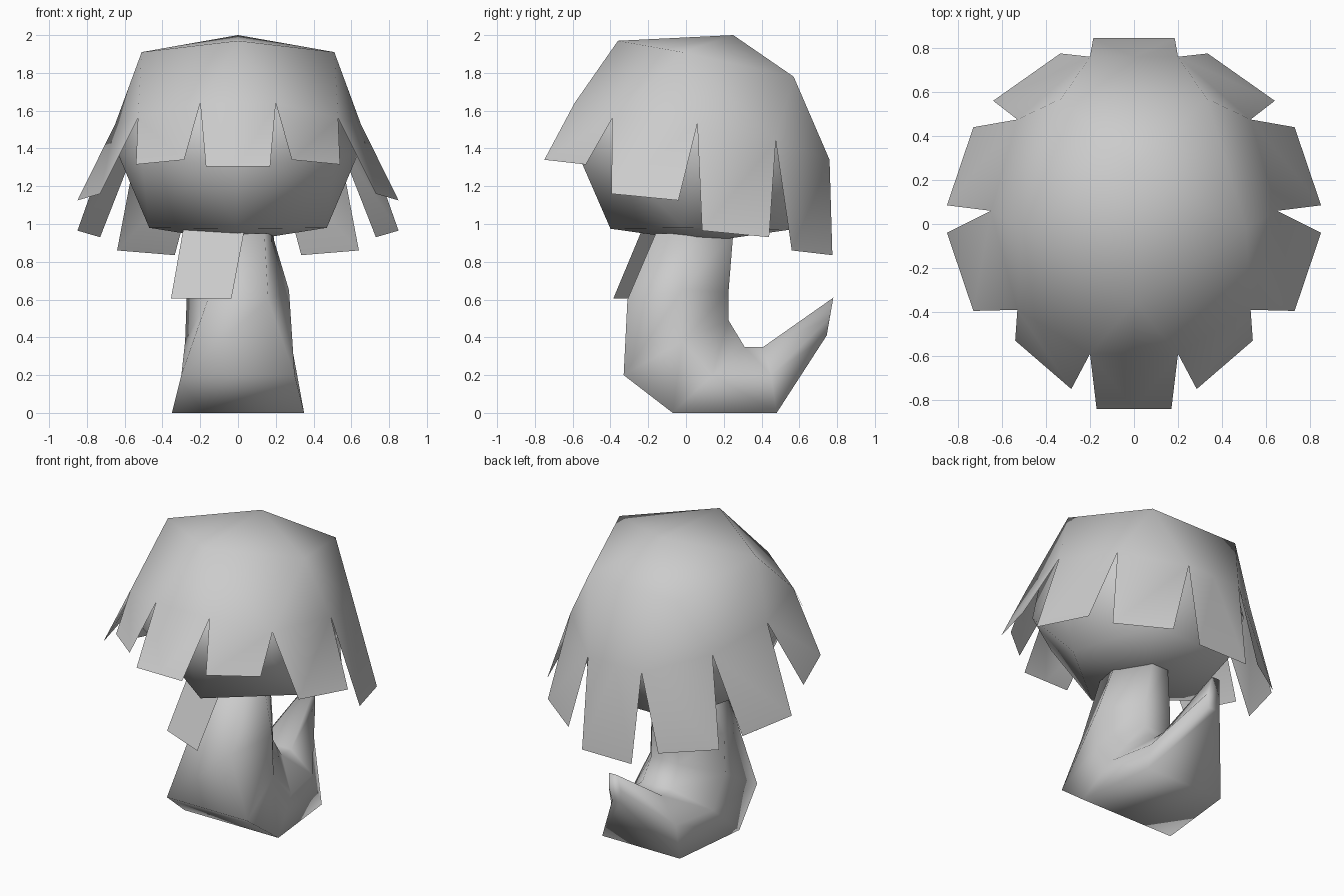
import bpy

cube = bpy.data.objects.get("Cube")
if cube:
    bpy.data.objects.remove(cube, do_unlink=True)

grey = bpy.data.materials.new("plain_grey")
grey.diffuse_color = (0.6, 0.6, 0.6, 1)
grey.use_nodes = True
grey.node_tree.nodes["Principled BSDF"].inputs["Base Color"].default_value = (0.6, 0.6, 0.6, 1)


def make(name, verts, faces, mirrored=False):
    """Smooth-shaded mesh object, optionally mirrored across x."""
    mesh = bpy.data.meshes.new(name)
    mesh.from_pydata(verts, [], faces)
    mesh.materials.append(grey)
    for p in mesh.polygons:
        p.use_smooth = True
    obj = bpy.data.objects.new(name, mesh)
    bpy.context.collection.objects.link(obj)
    if mirrored:
        mod = obj.modifiers.new("mirror", 'MIRROR')
        mod.use_clip = True
        mod.merge_threshold = 0.001


def loft(name, rings):
    """Join rings of equal length and cap both ends."""
    n = len(rings[0])
    verts = [v for r in rings for v in r]
    faces = [tuple(reversed(range(n)))]
    for k in range(len(rings) - 1):
        for i in range(n):
            j = (i + 1) % n
            faces.append((k * n + i, k * n + j, (k + 1) * n + j, (k + 1) * n + i))
    faces.append(tuple(range((len(rings) - 1) * n, len(rings) * n)))
    make(name, verts, faces)


# Half of a five-sided cap (points 0-4) widening to a ten-sided rim (points 5-11)
CAP = [(0, 1, 2), (0, 2, 3), (0, 3, 4),
       (1, 5, 6), (1, 6, 7, 2), (2, 7, 8), (2, 8, 9, 3), (3, 9, 10), (3, 10, 11, 4)]

# Head: faceted chin, widest at the cheeks, closed under the hair
chin = [(0, 0.10, 0.905), (0, -0.40, 0.975), (0.47, -0.02, 0.98),
        (0.30, 0.55, 0.97), (0, 0.55, 0.97)]
cheeks = [(0, -0.55, 1.32), (0.20, -0.55, 1.32), (0.51, -0.36, 1.35), (0.635, 0.06, 1.37),
          (0.50, 0.45, 1.37), (0.19, 0.69, 1.36), (0, 0.69, 1.36)]
brow = [(0, -0.55, 1.62), (0.19, -0.55, 1.62), (0.47, -0.33, 1.62), (0.58, 0.05, 1.62),
        (0.45, 0.42, 1.62), (0.17, 0.59, 1.62), (0, 0.59, 1.62)]
head_faces = [tuple(reversed(f)) for f in CAP]
for i in range(6):
    head_faces += [(5 + i, 6 + i, 13 + i, 12 + i), (12 + i, 13 + i, 19)]
make("head", chin + cheeks + brow + [(0, 0.08, 1.85)], head_faces, True)

# Body and curled tail: six-sided sections, each (x, y, z) for outer, side and inner corners
sections = [
    ((0.03, 0.745, 0.41), (0.045, 0.76, 0.50), (0.03, 0.78, 0.61)),
    ((0.29, 0.48, 0.00), (0.24, 0.45, 0.20), (0.11, 0.41, 0.35)),
    ((0.35, -0.07, 0.00), (0.30, 0.14, 0.20), (0.11, 0.31, 0.35)),
    ((0.30, -0.33, 0.20), (0.28, -0.02, 0.38), (0.10, 0.225, 0.49)),
    ((0.16, -0.31, 0.60), (0.27, -0.02, 0.65), (0.10, 0.225, 0.64)),
    ((0.14, -0.16, 0.95), (0.18, 0.02, 0.95), (0.06, 0.25, 0.95)),
]
loft("body_and_tail", [[o, s, i] + [(-p[0], p[1], p[2]) for p in (i, s, o)]
                       for o, s, i in sections])

# Neck scarf end: one thin slanted sheet
make("scarf_end",
     [(-0.355, -0.25, 0.605), (-0.035, -0.385, 0.605), (0.04, -0.22, 1.0), (-0.285, -0.085, 1.0)],
     [(0, 1, 2, 3)])

# Hair: half of the cap, then one pointed-gap strand per rim edge
crown = [(0, 0.25, 2.0), (0, -0.36, 1.97), (0.51, -0.02, 1.91),
         (0.33, 0.57, 1.78), (0, 0.57, 1.78)]
notches = [(0, -0.59, 1.64), (0.20, -0.59, 1.64), (0.53, -0.39, 1.56), (0.65, 0.06, 1.53),
           (0.53, 0.475, 1.44), (0.20, 0.76, 1.34), (0, 0.76, 1.34)]
tips = [((0, -0.84, 1.305), (0.17, -0.84, 1.305)),
        ((0.285, -0.75, 1.34), (0.54, -0.53, 1.315)),
        ((0.73, -0.395, 1.16), (0.85, -0.04, 1.125)),
        ((0.85, 0.085, 0.965), (0.73, 0.44, 0.93)),
        ((0.64, 0.56, 0.86), (0.335, 0.775, 0.835)),
        ((0.185, 0.845, 0.75), (0, 0.845, 0.75))]
verts = crown + notches
faces = list(CAP)
for k, (a, b) in enumerate(tips):
    t = len(verts)
    verts += [a, b]
    faces.append((t, t + 1, 6 + k, 5 + k))
make("hair", verts, faces, True)
